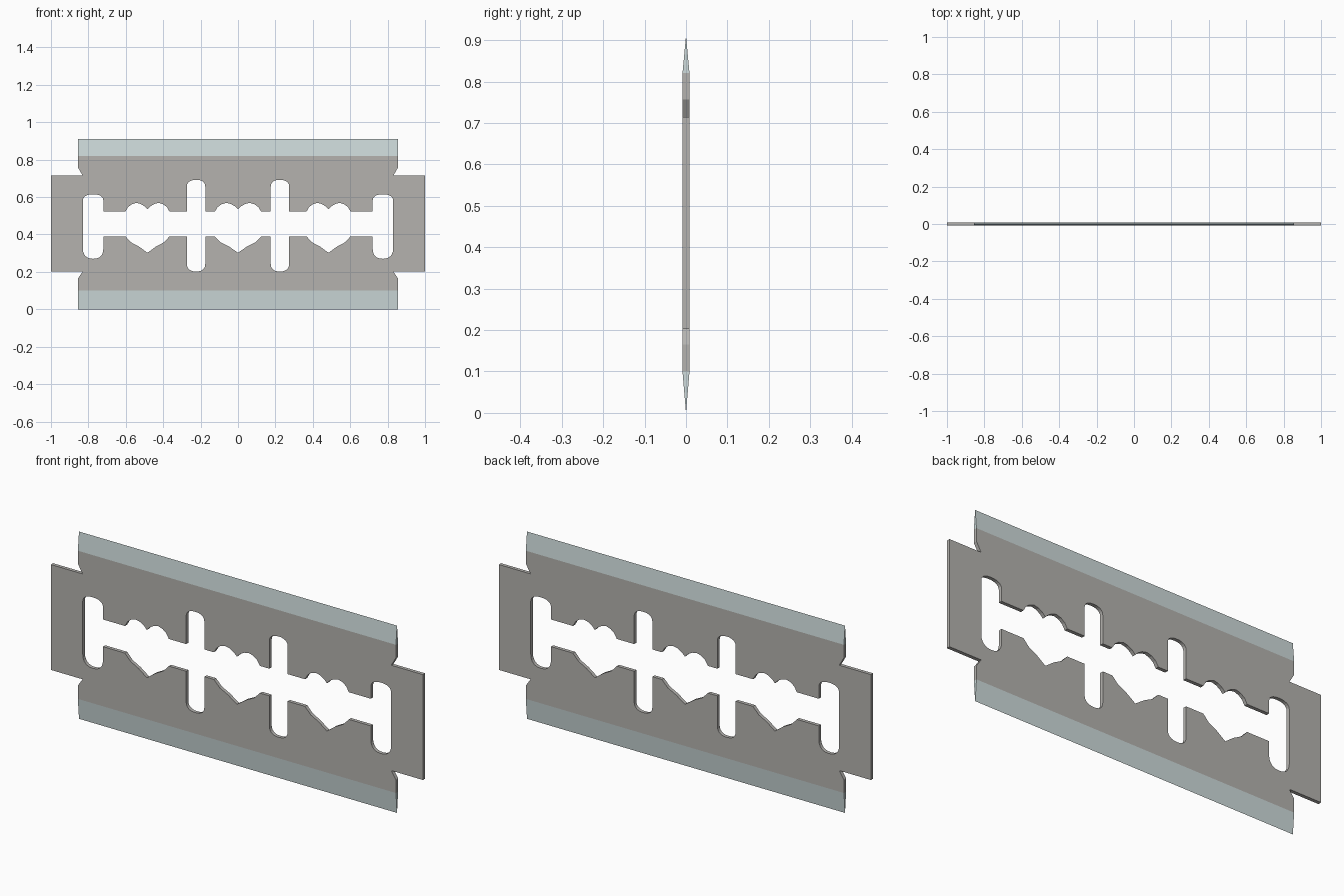
import bpy, bmesh, math
from mathutils import Matrix

if "Cube" in bpy.data.objects:
    bpy.data.objects.remove(bpy.data.objects["Cube"])

T = 0.0085                      # half thickness
Z_LOW, Z_HIGH, Z_TOP = 0.10, 0.82, 0.91
CH_LOW, CH_HIGH = 0.39, 0.522   # channel of the cut-out


def material(name, rgb):
    m = bpy.data.materials.new(name)
    m.diffuse_color = (*rgb, 1)
    m.use_nodes = True
    m.node_tree.nodes["Principled BSDF"].inputs["Base Color"].default_value = m.diffuse_color
    return m


def add_object(name, mesh, mat):
    ob = bpy.data.objects.new(name, mesh)
    bpy.context.collection.objects.link(ob)
    mesh.materials.clear()
    mesh.materials.append(mat)
    return ob


def slot(x0, x1, channel, side, end, h, open_end=False):
    """Slot end, left to right, with a rounded cap reaching z = end."""
    c, a = (x0 + x1) / 2, (x1 - x0) / 2
    pts = [(x0, channel)]
    for i in range(13):
        t = math.pi * (1 - i / 12)
        u = math.copysign(abs(math.cos(t)) ** 0.85, math.cos(t))
        pts.append((c + a * u, end - side * h * (1 - abs(math.sin(t)) ** 0.85)))
    if not open_end:
        pts.append((x1, channel))
    return pts


def mirrored(half, c=0.0, s=1.0):
    """Half profile given from the left end to the middle, completed."""
    full = half + [(-x, z) for x, z in reversed(half[:-1])]
    return [(c + s * x, z) for x, z in full]


# Heart profiles: upper lobes and lower point
lobes = [(-.118, CH_HIGH), (-.104, .546), (-.085, .561), (-.06, .569),
         (-.036, .563), (-.015, .55), (0, .534)]
point = [(-.118, CH_LOW), (-.088, .358), (-.045, .335), (0, .302)]


def half_edge(z, side, heart, end_z, end_h, cross_z, cross_h):
    """Right half of one edge of the cut-out, from x = 0 outward."""
    pts = [p for p in mirrored(heart, 0, 1.05) if p[0] >= -1e-6]
    pts += slot(.175, .273, z, side, cross_z, cross_h)
    pts += mirrored(heart, .484)
    pts += slot(.72, .829, z, side, end_z, end_h, True)
    return pts


upper = half_edge(CH_HIGH, 1, lobes, .615, .035, .692, .035)
lower = half_edge(CH_LOW, -1, point, .27, .055, .202, .04)
right = upper + lower[::-1]
left = [(-x, z) for x, z in reversed(right[1:-1])]
hole = right + left

# Outer outline with end tabs and notched corners
side_pts = [(.855, Z_LOW), (.855, .165), (.83, .202), (1, .202),
            (1, .714), (.83, .714), (.855, .757), (.855, Z_HIGH)]
outline = side_pts + [(-x, z) for x, z in reversed(side_pts)]

# Plate: filled flat curve with thickness
curve = bpy.data.curves.new("plate_profile", 'CURVE')
curve.dimensions = '2D'
curve.fill_mode = 'BOTH'
curve.extrude = T
for pts in (outline, hole):
    sp = curve.splines.new('POLY')
    sp.points.add(len(pts) - 1)
    for p, (x, z) in zip(sp.points, pts):
        p.co = (x, z, 0, 1)
    sp.use_cyclic_u = True
helper = bpy.data.objects.new("plate_profile", curve)
bpy.context.collection.objects.link(helper)
deps = bpy.context.evaluated_depsgraph_get()
mesh = bpy.data.meshes.new_from_object(helper.evaluated_get(deps))
bpy.data.objects.remove(helper)
bm = bmesh.new()
bm.from_mesh(mesh)
bmesh.ops.transform(bm, matrix=Matrix.Rotation(math.pi / 2, 4, 'X'), verts=bm.verts)
bmesh.ops.remove_doubles(bm, verts=bm.verts, dist=1e-5)
bmesh.ops.recalc_face_normals(bm, faces=bm.faces)
for f in bm.faces:
    f.smooth = False
bm.to_mesh(mesh)
bm.free()
add_object("blade_plate", mesh, material("steel", (.46, .45, .43)))

# Sharpened edges: thin wedges above and below the plate
edge_mat = material("honed_steel", (.62, .71, .71))
for name, base, tip in (("upper_edge", Z_HIGH, Z_TOP), ("lower_edge", Z_LOW, 0)):
    bm = bmesh.new()
    ends = [[bm.verts.new((x, y, z)) for y, z in ((-T, base), (T, base), (0, tip))]
            for x in (-.855, .855)]
    for tri in ends:
        bm.faces.new(tri)
    for i in range(3):
        j = (i + 1) % 3
        bm.faces.new((ends[0][i], ends[0][j], ends[1][j], ends[1][i]))
    bmesh.ops.recalc_face_normals(bm, faces=bm.faces)
    me = bpy.data.meshes.new(name)
    bm.to_mesh(me)
    bm.free()
    add_object(name, me, edge_mat)
